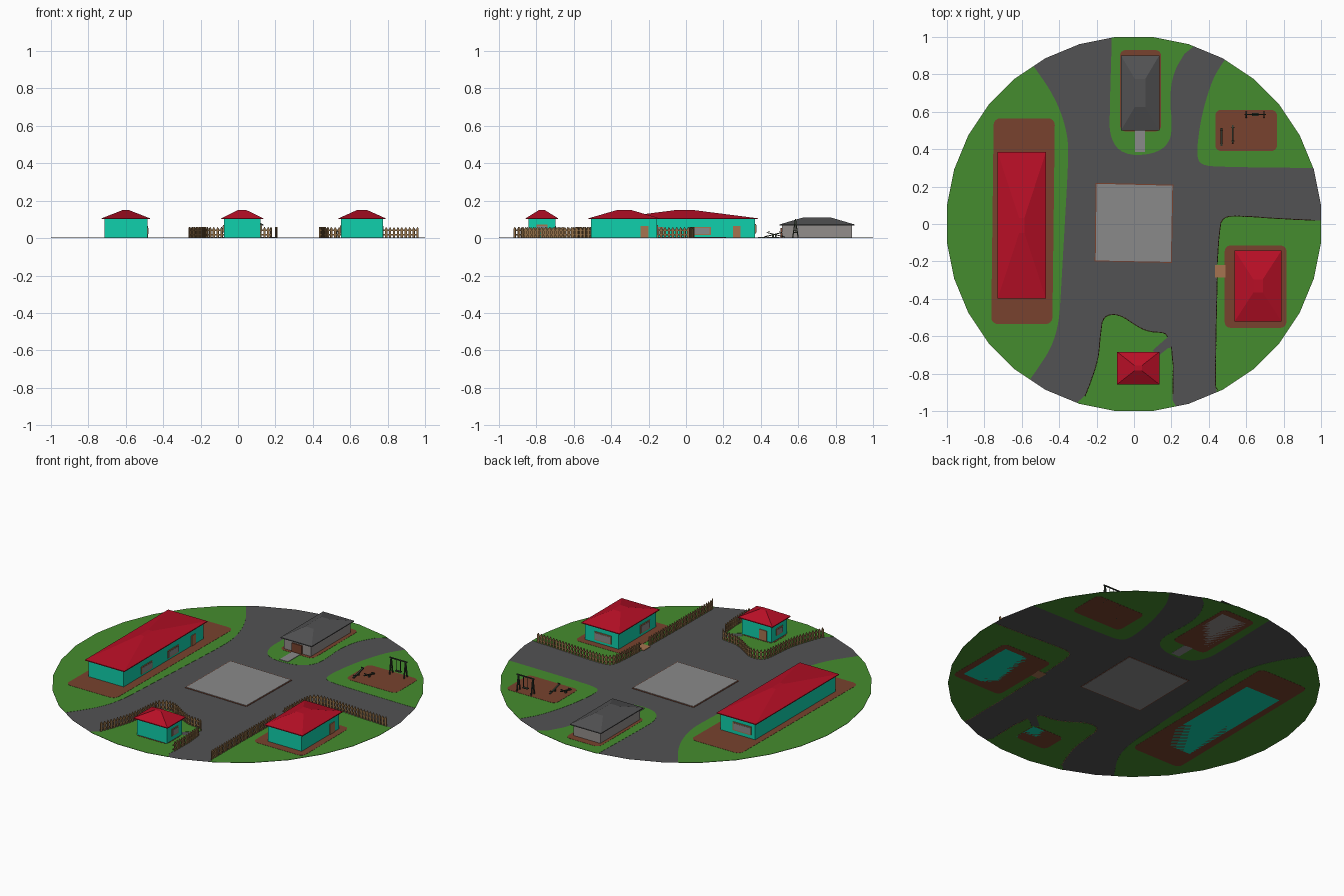
import bpy, bmesh, math
from mathutils import Vector

if "Cube" in bpy.data.objects:
    bpy.data.objects.remove(bpy.data.objects["Cube"])


def material(name, rgb):
    lin = [((c / 255 + 0.055) / 1.055) ** 2.4 for c in rgb]
    m = bpy.data.materials.new(name)
    m.diffuse_color = (*lin, 1)
    m.use_nodes = True
    m.node_tree.nodes["Principled BSDF"].inputs["Base Color"].default_value = m.diffuse_color
    return m


ROAD = material("asphalt grey", (82, 82, 83))
GRASS = material("grass green", (69, 140, 46))
DIRT = material("dirt brown", (120, 66, 46))
SLAB = material("slab grey", (138, 138, 138))
TEAL = material("turquoise wall", (16, 208, 172))
RED = material("red roof", (184, 15, 38))
WOOD = material("fence wood", (146, 112, 72))
DOOR = material("door tan", (166, 116, 80))
METAL = material("dark metal", (52, 60, 48))
STONE = material("stone wall", (146, 141, 139))


def finish(name, bm, mat):
    bmesh.ops.recalc_face_normals(bm, faces=bm.faces)
    me = bpy.data.meshes.new(name)
    bm.to_mesh(me)
    bm.free()
    me.materials.append(mat)
    ob = bpy.data.objects.new(name, me)
    bpy.context.collection.objects.link(ob)
    return ob


def prism(bm, pts, offset):
    """Closed prism: polygon pts swept by offset."""
    a = [bm.verts.new(p) for p in pts]
    b = [bm.verts.new(Vector(p) + Vector(offset)) for p in pts]
    bm.faces.new(a)
    bm.faces.new(b)
    for i in range(len(a)):
        j = (i + 1) % len(a)
        bm.faces.new((a[i], a[j], b[j], b[i]))


def plate(name, pts, z0, z1, mat):
    bm = bmesh.new()
    prism(bm, [(x, y, z0) for x, y in pts], (0, 0, z1 - z0))
    return finish(name, bm, mat)


def box(name, x0, x1, y0, y1, z0, z1, mat):
    return plate(name, [(x0, y0), (x1, y0), (x1, y1), (x0, y1)], z0, z1, mat)


def bar(bm, p, q, w, h):
    """Square bar from p to q."""
    p, q = Vector(p), Vector(q)
    d = (q - p).normalized()
    up = Vector((0, 0, 1)) if abs(d.z) < 0.8 else Vector((1, 0, 0))
    s = d.cross(up).normalized()
    u = s.cross(d)
    prism(bm, [p + s * a * w / 2 + u * b * h / 2
               for a, b in ((-1, -1), (1, -1), (1, 1), (-1, 1))], q - p)


def smooth(pts, n=2):
    """Corner cutting that keeps both ends."""
    for _ in range(n):
        out = [pts[0]]
        for (ax, ay), (bx, by) in zip(pts, pts[1:]):
            out += [(ax * .75 + bx * .25, ay * .75 + by * .25),
                    (ax * .25 + bx * .75, ay * .25 + by * .75)]
        pts = out + [pts[-1]]
    return pts


STEP = 11.25  # 32-sided island


def rim(a0, a1):
    """Points on the 32-gon edge between two angles in degrees."""
    angs = [a0] + [(k + .5) * STEP for k in range(-64, 64)
                   if a0 < (k + .5) * STEP < a1] + [a1]
    out = []
    for a in angs:
        r = 1 / math.cos(math.radians(a - round(a / STEP) * STEP))
        out.append((r * math.cos(math.radians(a)), r * math.sin(math.radians(a))))
    return out


def rounded(x0, x1, y0, y1, r=.03, skew=0):
    pts = []
    for k, (cx, cy) in enumerate(((x1 - r, y1 - r), (x0 + r, y1 - r),
                                  (x0 + r, y0 + r), (x1 - r, y0 + r))):
        for i in range(5):
            a = math.radians(k * 90 + i * 22.5)
            y = cy + r * math.sin(a)
            pts.append((cx + r * math.cos(a) + skew * y, y))
    return pts


# ---- ground: thin interleaved plates so each colour also shows from below
plate("road_disc", rim(-STEP / 2, 360 - STEP * 1.5), .0015, .002, ROAD)


def lawn(name, a0, a1, inner):
    plate(name, rim(a0, a1) + inner, .0008, .003, GRASS)


lawn("left_lawn", 122.5, 236.2, smooth(
    [(-.52, -.78), (-.44, -.66), (-.40, -.52), (-.39, -.35), (-.37, 0), (-.35, .36),
     (-.355, .47), (-.39, .6), (-.45, .72), (-.52, .82)]))
lawn("back_lawn", 71.4, 96.9, smooth(
    [(-.12, .95), (-.13, .61), (-.13, .46), (-.06, .37), (.1, .37), (.19, .43),
     (.205, .53), (.19, .67), (.21, .81), (.27, .91)]))
lawn("playground_lawn", 17.4, 61, smooth(
    [(.47, .855), (.42, .775), (.37, .615), (.345, .48), (.335, .36), (.36, .315),
     (.46, .305), (.9, .30)]))
yard_edge = smooth([(.96, .02), (.75, .03), (.58, .043), (.47, .04), (.455, -.05), (.445, -.215)])
yard_edge2 = [(.445, -.29), (.438, -.6), (.435, -.87)]
lawn("right_lawn", -63.8, 1.1, yard_edge + yard_edge2)
corner_edge = smooth([(-.26, -.915), (-.235, -.855), (-.19, -.72), (-.18, -.59), (-.165, -.49),
                      (-.08, -.48), (.02, -.55), (.085, -.577), (.165, -.58), (.18, -.605)])
corner_edge2 = [(.2, -.66), (.21, -.76), (.205, -.94)]
lawn("front_lawn", 252.3, 283,
     corner_edge2[::-1] + [(.18, -.665), (.13, -.705), (.10, -.675)] + corner_edge[::-1])

for nm, args in {"left_dirt": (-.757, -.43, -.535, .565, .035, .012),
                 "back_dirt": (-.075, .145, .495, .93),
                 "playground_dirt": (.435, .765, .39, .61),
                 "right_dirt": (.485, .815, -.555, -.115),
                 "front_dirt": (-.085, .125, -.85, -.69)}.items():
    plate(nm, rounded(*args), 0, .004, DIRT)
plaza = [(-.20, .215), (.205, .205), (.197, -.203), (-.205, -.195)]
plate("plaza_edge", [(x * 1.025, y * 1.025) for x, y in plaza], .001, .004, DIRT)
plate("plaza_slab", plaza, 0, .006, SLAB)
box("back_path", .005, .06, .385, .5, 0, .006, SLAB)
box("gate_path", .432, .488, -.285, -.22, 0, .005, DOOR)


# ---- houses
def house(name, x0, x1, y0, y1, eave, top, flat, wall, roof):
    """Walls plus overhanging hip roof; flat = half sizes of the roof top."""
    o = .014
    box(name + "_walls", x0, x1, y0, y1, 0, eave, wall)
    bm = bmesh.new()
    cx, cy = (x0 + x1) / 2, (y0 + y1) / 2
    hx, hy = (x1 - x0) / 2 + o, (y1 - y0) / 2 + o
    rings = []
    for ax, ay, z in ((hx, hy, eave - .002), (hx, hy, eave + .003), (*flat, top)):
        rings.append([bm.verts.new((cx + sx * ax, cy + sy * ay, z))
                      for sx, sy in ((-1, -1), (1, -1), (1, 1), (-1, 1))])
    bm.faces.new(rings[0])
    bm.faces.new(rings[-1])
    for a, b in zip(rings, rings[1:]):
        for i in range(4):
            j = (i + 1) % 4
            bm.faces.new((a[i], a[j], b[j], b[i]))
    finish(name + "_roof", bm, roof)


def opening(name, axis, sign, wall, c, w, z0, z1, glass=True):
    """Door plate, or framed window, on the wall plane axis = wall."""
    def put(nm, half, a, b, t, mat):
        d = sorted((wall - sign * .002, wall + sign * t))
        s = (c - half, c + half)
        box(nm, *(d if axis == "x" else s), *(s if axis == "x" else d), a, b, mat)
    put(name + ("_frame" if glass else ""), w / 2, z0, z1, .004, DOOR)
    if glass:
        put(name + "_glass", w / 2 - .006, z0 + .006, z1 - .006, .006, SLAB)


house("long_house", -.715, -.485, -.385, .37, .103, .151, (.014, .04), TEAL, RED)
house("right_house", .552, .775, -.507, -.155, .103, .151, (.025, .035), TEAL, RED)
house("small_house", -.076, .121, -.843, -.698, .103, .151, (.02, .014), TEAL, RED)
house("stone_house", -.056, .121, .514, .887, .07, .11, (.028, .075), STONE, ROAD)

opening("long_house_window_a", "x", 1, -.485, .08, .105, .016, .06)
opening("long_house_window_b", "x", 1, -.485, -.17, .10, .016, .06)
opening("long_house_door", "x", 1, -.485, .272, .04, 0, .065, False)
opening("long_house_back_window", "y", 1, .37, -.63, .12, .025, .075)
opening("right_house_door", "x", 1, .775, -.222, .045, 0, .065, False)
opening("right_house_back_window", "y", 1, -.155, .655, .11, .02, .07)
opening("right_house_window", "x", -1, .552, -.40, .09, .02, .07)
opening("small_house_door", "y", 1, -.698, -.02, .05, 0, .065, False)
opening("small_house_window_left", "x", -1, -.076, -.77, .06, .03, .07)
opening("small_house_window_right", "x", 1, .121, -.77, .06, .03, .072)
# stone house porch door
box("stone_house_door", .0, .065, .506, .516, 0, .055, DIRT)


# ---- picket fences
def fence(name, path, spacing=.021):
    bm = bmesh.new()
    carry = 0
    for a, b in zip(path, path[1:]):
        a, b = Vector((*a, 0)), Vector((*b, 0))
        d = (b - a).normalized()
        n = Vector((-d.y, d.x, 0)) * .005
        for z in (.018, .042):
            up = Vector((0, 0, z))
            bar(bm, a + up, b + up, .004, .006)
        t, length = carry, (b - a).length
        while t < length:
            p = a + d * t - n / 2
            prism(bm, [p + d * s + Vector((0, 0, z)) for s, z in
                       ((-.006, 0), (.006, 0), (.006, .05), (0, .06), (-.006, .05))], n)
            t += spacing
        carry = t - length
    finish(name, bm, WOOD)


fence("right_fence_a", yard_edge)
fence("right_fence_b", yard_edge2 + [(.45, -.89)])
fence("front_fence_a", corner_edge)
fence("front_fence_b", corner_edge2[:2] + [(.208, -.91)])

# ---- swing: two A-frames, beam, hanging seat
bm = bmesh.new()
for x in (.60, .695):
    for y in (.57, .60):
        bar(bm, (x, y, 0), (x, .585, .1), .006, .006)
    bar(bm, (x, .576, .04), (x, .594, .04), .004, .004)
bar(bm, (.59, .585, .098), (.705, .585, .098), .006, .006)
for x in (.634, .662):
    bar(bm, (x, .585, .098), (x, .585, .03), .003, .003)
bar(bm, (.63, .585, .03), (.666, .585, .03), .016, .004)
finish("swing", bm, METAL)

# ---- seesaws tilted opposite ways
for nm, x, y, tilt in (("seesaw_a", .468, .465, 1), ("seesaw_b", .528, .48, -1)):
    bm = bmesh.new()
    bar(bm, (x, y - .048, .018 - tilt * .012), (x, y + .048, .018 + tilt * .012), .009, .005)
    bar(bm, (x, y, 0), (x, y, .018), .01, .01)
    for s in (-1, 1):
        z = .018 + s * tilt * .010
        bar(bm, (x - .008, y + s * .036, z + .008), (x + .008, y + s * .036, z + .008), .004, .004)
    finish(nm, bm, METAL)
